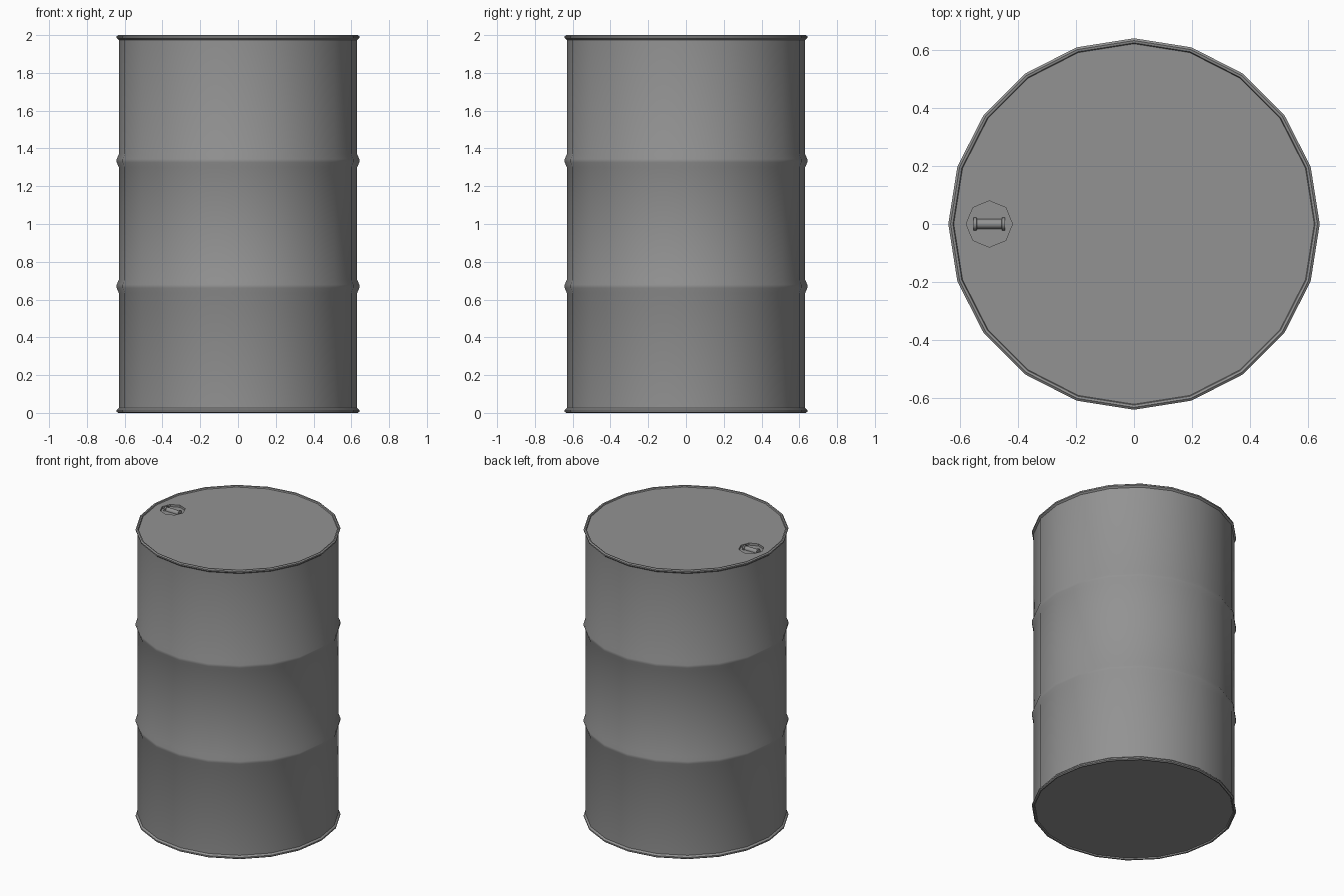
import bpy, bmesh
from math import sin, cos, tau, radians
from mathutils import Matrix, Vector

if "Cube" in bpy.data.objects:
    bpy.data.objects.remove(bpy.data.objects["Cube"], do_unlink=True)

SIDES = 20
LID_Z, LID_R = 1.99, 0.623
BUNG_X, BUNG_R, BUNG_FLOOR = -0.5, 0.08, 1.975

steel = bpy.data.materials.new("grey steel")
steel.use_nodes = True
grey = (0.29, 0.29, 0.29, 1)
steel.diffuse_color = grey
steel.node_tree.nodes["Principled BSDF"].inputs["Base Color"].default_value = grey


def ring(bm, radius, z, sides, x=0):
    return [bm.verts.new((x + radius * cos(tau * i / sides),
                          radius * sin(tau * i / sides), z)) for i in range(sides)]


def bridge(bm, low, high):
    n = len(low)
    for i in range(n):
        j = (i + 1) % n
        bm.faces.new((low[i], low[j], high[j], high[i]))


def lathe(bm, profile, sides):
    rings = [ring(bm, r, z, sides) for r, z in profile]
    for low, high in zip(rings, rings[1:]):
        bridge(bm, low, high)
    return rings


def finish(bm, name, smooth=True):
    mesh = bpy.data.meshes.new(name)
    bm.to_mesh(mesh)
    bm.free()
    mesh.materials.append(steel)
    obj = bpy.data.objects.new(name, mesh)
    bpy.context.collection.objects.link(obj)
    if smooth:
        bpy.ops.object.select_all(action='DESELECT')
        obj.select_set(True)
        bpy.context.view_layer.objects.active = obj
        bpy.ops.object.shade_smooth_by_angle(angle=radians(35))
    return obj


# Drum shell: rolled rims at both ends and two raised hoops
rim = [(LID_R, LID_Z), (0.626, 1.998), (0.634, 2.0), (0.642, 1.994),
       (0.642, 1.985), (0.631, 1.975)]
lower_rim = [(r, 2 - z) for r, z in rim]
hoops = [(r, mid + dz) for mid in (0.67, 1.335)
         for r, dz in ((0.631, -0.035), (0.642, -0.009), (0.642, 0.009), (0.631, 0.035))]
bm = bmesh.new()
rings = lathe(bm, lower_rim + hoops + rim[::-1], SIDES)
bm.faces.new(rings[0][::-1])
finish(bm, "drum_shell")

# Lid with an octagonal recess for the bung
bm = bmesh.new()
outer = ring(bm, LID_R, LID_Z, SIDES)
mouth = ring(bm, BUNG_R, LID_Z, 8, BUNG_X)
edges = [bm.edges.new((loop[i - 1], loop[i])) for loop in (outer, mouth)
         for i in range(len(loop))]
bmesh.ops.triangle_fill(bm, use_beauty=True, edges=edges, normal=Vector((0, 0, 1)))
for face in bm.faces:
    face.normal_update()
    if face.normal.z < 0:
        face.normal_flip()
floor = ring(bm, BUNG_R, BUNG_FLOOR, 8, BUNG_X)
bridge(bm, mouth, floor)
bm.faces.new(floor)
finish(bm, "lid", smooth=False)

# Grip bar across the bung, with a collar at each end
bm = bmesh.new()
grip = [(0.022, -0.054), (0.022, -0.044), (0.017, -0.042)]
grip += [(r, -z) for r, z in grip[::-1]]
rings = lathe(bm, grip, 12)
bm.faces.new(rings[0][::-1])
bm.faces.new(rings[-1])
bm.transform(Matrix.Translation((BUNG_X, 0, 1.978)) @ Matrix.Rotation(radians(90), 4, 'Y'))
finish(bm, "bung_grip")
